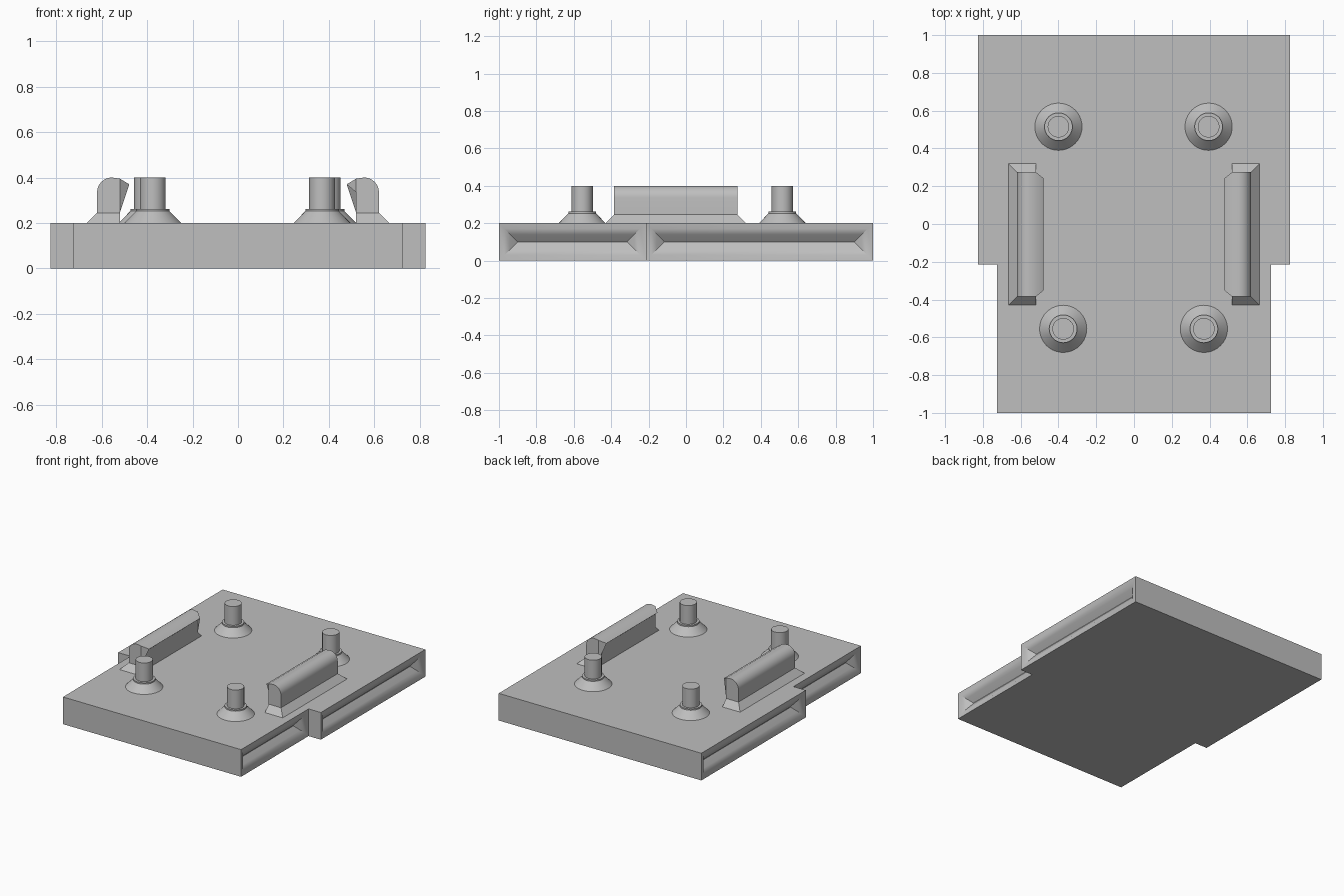
import bpy, bmesh, math

cube = bpy.data.objects.get("Cube")
if cube:
    bpy.data.objects.remove(cube, do_unlink=True)

grey = bpy.data.materials.new("plain grey")
grey.use_nodes = True
grey.diffuse_color = (0.52, 0.52, 0.52, 1)
grey.node_tree.nodes["Principled BSDF"].inputs["Base Color"].default_value = grey.diffuse_color


def finish(bm, name):
    """Turn a bmesh into a grey object with sharp corners and smooth curves."""
    bmesh.ops.recalc_face_normals(bm, faces=bm.faces)
    mesh = bpy.data.meshes.new(name)
    bm.to_mesh(mesh)
    bm.free()
    mesh.materials.append(grey)
    obj = bpy.data.objects.new(name, mesh)
    bpy.context.collection.objects.link(obj)
    bpy.ops.object.select_all(action='DESELECT')
    obj.select_set(True)
    bpy.context.view_layer.objects.active = obj
    bpy.ops.object.shade_smooth_by_angle(angle=math.radians(30))
    return obj


def loft(bm, rings):
    """Bridge equal-length rings of points and cap both ends."""
    loops = [[bm.verts.new(p) for p in ring] for ring in rings]
    n = len(loops[0])
    for a, b in zip(loops, loops[1:]):
        for i in range(n):
            j = (i + 1) % n
            bm.faces.new((a[i], a[j], b[j], b[i]))
    bm.faces.new(loops[0][::-1])
    bm.faces.new(loops[-1])


# Stepped plate
TOP, STEP = 0.2, -0.215
half = [(0.725, -1), (0.725, STEP), (0.825, STEP), (0.825, 1)]
outline = half + [(-x, y) for x, y in reversed(half)]
bm = bmesh.new()
loft(bm, [[(x, y, z) for x, y in outline] for z in (0, TOP)])
bmesh.ops.recalc_face_normals(bm, faces=bm.faces)

# Hollow grooves along the long sides
sides = [f for f in bm.faces if abs(f.normal.x) > 0.9]
for width, depth in ((0.03, -0.005), (0.03, -0.02), (0.038, -0.03)):
    bmesh.ops.inset_individual(bm, faces=sides, thickness=width, depth=depth,
                               use_even_offset=True)
finish(bm, "base_plate")

# Four posts with conical feet
SIDES = 40
POST = [(0.125, TOP), (0.074, 0.252), (0.074, 0.262), (0.057, 0.262), (0.057, 0.4)]
places = {"back_right": (-0.4, 0.515), "back_left": (0.395, 0.515),
          "front_right": (-0.375, -0.555), "front_left": (0.37, -0.555)}
for place, (cx, cy) in places.items():
    bm = bmesh.new()
    angles = [math.tau * i / SIDES for i in range(SIDES)]
    loft(bm, [[(cx + r * math.cos(a), cy + r * math.sin(a), z) for a in angles]
              for r, z in POST])
    finish(bm, place + "_post")

# Hooked clip rails: sloping foot, rounded back, pointed lip
Y0, Y1, FOOT = -0.385, 0.275, 0.245
IN, OUT, R = 0.52, 0.62, 0.065
for name, s in (("left", 1), ("right", -1)):
    bm = bmesh.new()
    loft(bm, [[(s * IN, Y0 - g, z), (s * (OUT + g), Y0 - g, z),
               (s * (OUT + g), Y1 + g, z), (s * IN, Y1 + g, z)]
              for g, z in ((0.045, TOP), (0, FOOT))])
    finish(bm, name + "_rail_foot")

    arc = [math.radians(90 * i / 8) for i in range(9)]
    back = [(OUT - R + R * math.cos(a), 0.4 - R + R * math.sin(a)) for a in arc]
    profile = [(IN, FOOT), (OUT, FOOT)] + back + [(IN, 0.395), (0.478, 0.37), (IN, 0.335)]

    def end(y, inward):
        return [(s * x, y + inward * max(0, IN - x) * 0.8, z) for x, z in profile]

    bm = bmesh.new()
    loft(bm, [end(Y0, 1), end(Y1, -1)])
    # Split the bent end caps cleanly along the lip
    bmesh.ops.triangulate(bm, faces=[f for f in bm.faces if len(f.verts) > 4])
    finish(bm, name + "_clip_rail")
